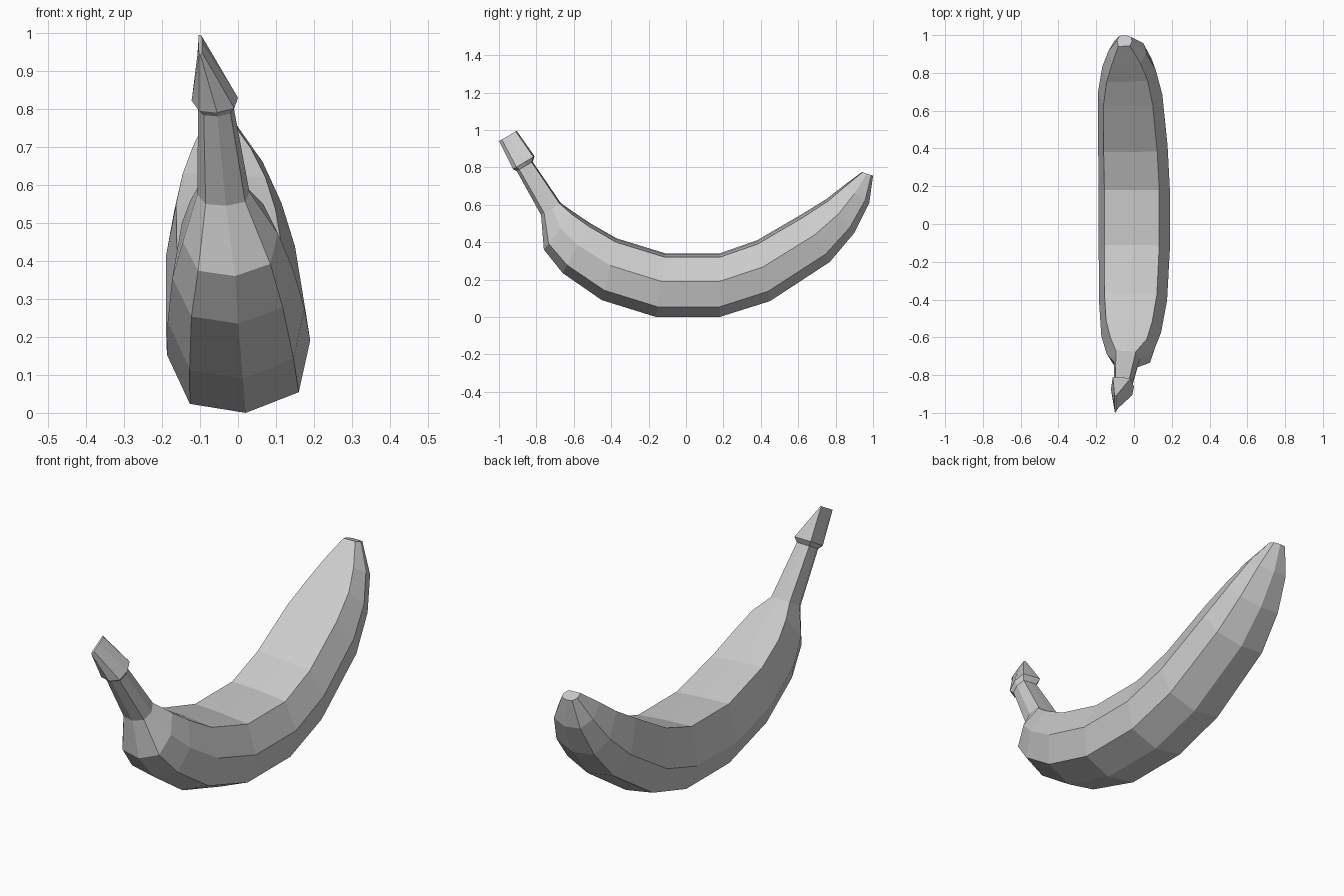
import bpy, bmesh

if "Cube" in bpy.data.objects:
    bpy.data.objects.remove(bpy.data.objects["Cube"])

# Cross-section: (side position -1..1, depth from outer curve 0 to inner curve 1)
SECTION = [(0.1, 0), (0.84, 0.16), (1, 0.56), (0.7, 0.94),
           (-0.07, 0.98), (-0.84, 1), (-1, 0.45), (-0.68, 0.07)]

# Rings: outer y, outer z, inner y, inner z, left x, right x
BODY = [
    (1.00, 0.755, 0.94, 0.775, -0.09, -0.01),
    (0.98, 0.61, 0.84, 0.70, -0.135, 0.065),
    (0.90, 0.45, 0.75, 0.63, -0.168, 0.115),
    (0.77, 0.295, 0.62, 0.55, -0.19, 0.15),
    (0.45, 0.085, 0.38, 0.41, -0.19, 0.178),
    (0.18, 0.0, 0.18, 0.34, -0.187, 0.19),
    (-0.16, 0.0, -0.11, 0.34, -0.187, 0.19),
    (-0.45, 0.09, -0.37, 0.42, -0.185, 0.175),
    (-0.66, 0.235, -0.51, 0.50, -0.173, 0.143),
    (-0.76, 0.36, -0.60, 0.56, -0.145, 0.105),
    (-0.775, 0.545, -0.67, 0.61, -0.107, 0.03),
]
STEM = [
    BODY[-1],
    (-0.905, 0.78, -0.82, 0.83, -0.105, -0.012),
    (-0.925, 0.79, -0.81, 0.86, -0.122, 0.0),
    (-1.00, 0.94, -0.905, 0.995, -0.104, -0.094),
]


def loft(name, rings, cap_start, cap_end):
    bm = bmesh.new()
    loops = []
    for oy, oz, iy, iz, left, right in rings:
        mid, half = (left + right) / 2, (right - left) / 2
        loops.append([bm.verts.new((mid + half * u, oy + (iy - oy) * t, oz + (iz - oz) * t))
                      for u, t in SECTION])
    n = len(SECTION)
    for a, b in zip(loops, loops[1:]):
        for i in range(n):
            j = (i + 1) % n
            bm.faces.new((a[i], a[j], b[j], b[i]))
    if cap_start:
        bm.faces.new(loops[0])
    if cap_end:
        bm.faces.new(loops[-1])
    bmesh.ops.recalc_face_normals(bm, faces=bm.faces)
    # Open tubes: make sure the sides face outward
    bm.normal_update()
    f = min(bm.faces, key=lambda q: q.calc_center_median().z)
    if f.normal.z > 0:
        bmesh.ops.reverse_faces(bm, faces=bm.faces)
    mesh = bpy.data.meshes.new(name)
    bm.to_mesh(mesh)
    bm.free()
    obj = bpy.data.objects.new(name, mesh)
    bpy.context.collection.objects.link(obj)
    return obj


# Curved fruit, closed at the blossom tip
loft("banana_body", BODY, True, False)
# Neck, collar and wedge-shaped stem end
loft("banana_stem", STEM, False, True)
